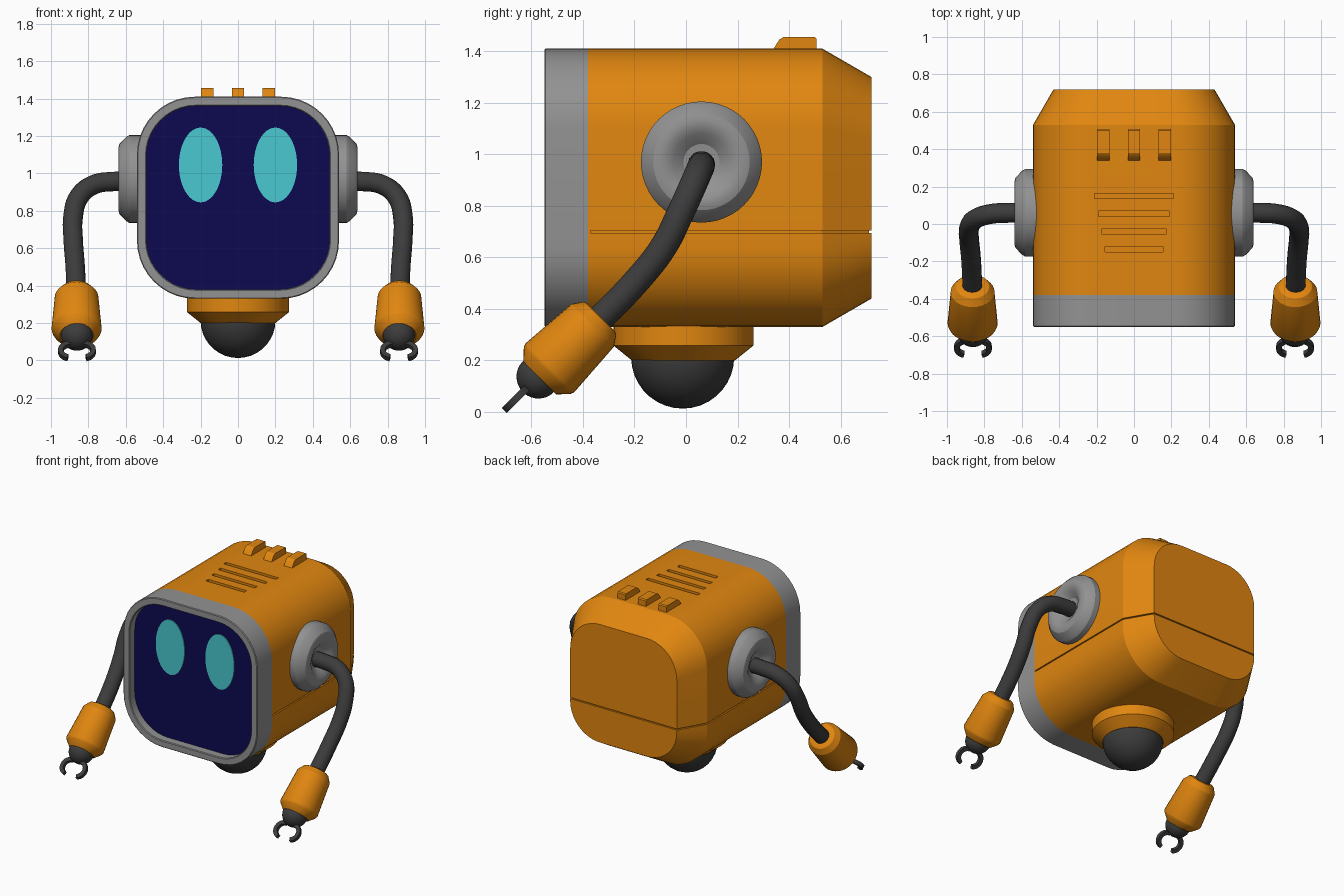
import bpy, bmesh, math
from mathutils import Vector

if "Cube" in bpy.data.objects:
    bpy.data.objects.remove(bpy.data.objects["Cube"])


def material(name, rgb):
    m = bpy.data.materials.new(name)
    m.diffuse_color = (*rgb, 1)
    m.use_nodes = True
    m.node_tree.nodes["Principled BSDF"].inputs["Base Color"].default_value = m.diffuse_color
    return m


ORANGE = material("orange paint", (0.75, 0.24, 0.005))
GREY = material("grey metal", (0.29, 0.29, 0.29))
DARK = material("dark rubber", (0.045, 0.045, 0.045))
NAVY = material("navy glass", (0.004, 0.003, 0.08))
CYAN = material("cyan light", (0.065, 0.58, 0.63))


def smooth(ob, angle=28):
    bpy.ops.object.select_all(action='DESELECT')
    ob.select_set(True)
    bpy.context.view_layer.objects.active = ob
    bpy.ops.object.shade_smooth_by_angle(angle=math.radians(angle))


def apply_mods(ob):
    bpy.ops.object.select_all(action='DESELECT')
    ob.select_set(True)
    bpy.context.view_layer.objects.active = ob
    for m in list(ob.modifiers):
        bpy.ops.object.modifier_apply(modifier=m.name)


def finish(name, bm, mat, mirror=False, angle=28):
    bmesh.ops.remove_doubles(bm, verts=bm.verts, dist=1e-5)
    bmesh.ops.recalc_face_normals(bm, faces=bm.faces)
    me = bpy.data.meshes.new(name)
    bm.to_mesh(me)
    bm.free()
    ob = bpy.data.objects.new(name, me)
    bpy.context.collection.objects.link(ob)
    me.materials.append(mat)
    smooth(ob, angle)
    if mirror:
        ob.modifiers.new("mirror", 'MIRROR')
    return ob


def loft(bm, rings, caps=(True, True)):
    loops = [[bm.verts.new(p) for p in ring] for ring in rings]
    n = len(loops[0])
    for a, b in zip(loops, loops[1:]):
        for i in range(n):
            j = (i + 1) % n
            bm.faces.new((a[i], a[j], b[j], b[i]))
    if caps[0]:
        bm.faces.new(loops[0][::-1])
    if caps[1]:
        bm.faces.new(loops[-1])


def prism(bm, pts, push):
    loft(bm, [[Vector(p) for p in pts], [Vector(p) + Vector(push) for p in pts]])


def lathe(name, profile, origin, axis, mat, mirror=False, segs=40):
    """Turn (radius, distance along axis) points about an axis."""
    q = Vector((0, 0, 1)).rotation_difference(Vector(axis))
    rings = [[Vector(origin) + q @ Vector((max(r, 1e-7) * math.cos(2 * math.pi * i / segs),
                                           max(r, 1e-7) * math.sin(2 * math.pi * i / segs), t))
              for i in range(segs)] for r, t in profile]
    bm = bmesh.new()
    loft(bm, rings)
    return finish(name, bm, mat, mirror)


def ball(name, centre, r, mat, mirror=False):
    prof = [(r * math.sin(math.pi * i / 18), -r * math.cos(math.pi * i / 18)) for i in range(19)]
    return lathe(name, prof, centre, (0, 0, 1), mat, mirror)


def rounded(half, r, y, steps=10):
    """Rounded square facing the front, centred on the body axis."""
    pts = []
    for k, (sx, sz) in enumerate(((1, 1), (-1, 1), (-1, -1), (1, -1))):
        for i in range(steps + 1):
            a = math.pi / 2 * (k + i / steps)
            pts.append((sx * (half - r) + r * math.cos(a), y,
                        0.87 + sz * (half - r) + r * math.sin(a)))
    return pts


# Body shell with tapered back
bm = bmesh.new()
loft(bm, [rounded(0.54, 0.31, -0.38), rounded(0.54, 0.31, 0.53), rounded(0.43, 0.24, 0.72)])
body = finish("body_shell", bm, ORANGE)

# Cutter: waist seam plus four top vent slots
bm = bmesh.new()
outer = [(-0.6, -0.37), (-0.6, 0.8), (0.6, 0.8), (0.6, -0.37)]
inner = [(0.528, -0.37), (0.528, 0.526), (0.42, 0.71), (-0.42, 0.71), (-0.528, 0.526), (-0.528, -0.37)]
prism(bm, [(x, y, 0.695) for x, y in outer + inner], (0, 0, 0.009))
for y, w in ((0.15, 0.21), (0.055, 0.19), (-0.04, 0.175), (-0.135, 0.155)):
    prism(bm, [(-w, y - 0.014, 1.385), (w, y - 0.014, 1.385), (w, y + 0.014, 1.385), (-w, y + 0.014, 1.385)],
          (0, 0, 0.1))
cutter = finish("seam_and_vent_cutter", bm, ORANGE)
cutter.hide_render = True
mod = body.modifiers.new("cuts", 'BOOLEAN')
mod.operation, mod.solver, mod.object = 'DIFFERENCE', 'EXACT', cutter
apply_mods(body)
bpy.data.objects.remove(cutter)
smooth(body)

# Face frame
bm = bmesh.new()
loft(bm, [rounded(0.54, 0.31, -0.379), rounded(0.54, 0.31, -0.545), rounded(0.535, 0.305, -0.55),
          rounded(0.495, 0.27, -0.55), rounded(0.49, 0.265, -0.545), rounded(0.49, 0.265, -0.485)],
     (False, False))
finish("face_frame", bm, GREY)

# Screen and eyes
bm = bmesh.new()
prism(bm, rounded(0.491, 0.266, -0.49), (0, 0.008, 0))
finish("screen", bm, NAVY)
bm = bmesh.new()
prism(bm, [(0.2 + 0.116 * math.cos(i * math.pi / 24), -0.496, 1.045 + 0.2 * math.sin(i * math.pi / 24))
           for i in range(48)], (0, 0.007, 0))
finish("eyes", bm, CYAN, True)

# Three fins on top
bm = bmesh.new()
for x in (-0.165, 0, 0.165):
    prism(bm, [(x - 0.033, y, z) for y, z in ((0.34, 1.40), (0.34, 1.41), (0.362, 1.445), (0.38, 1.456),
                                             (0.5, 1.456), (0.507, 1.449), (0.507, 1.40))], (0.066, 0, 0))
finish("top_fins", bm, ORANGE)

# Neck collar and rolling ball
lathe("base_collar", [(0, 0.2), (0.2, 0.2), (0.272, 0.258), (0.272, 0.36), (0, 0.36)],
      (0, -0.01, 0), (0, 0, 1), ORANGE)
ball("base_ball", (0, -0.013, 0.213), 0.2, DARK)

# Shoulder discs with a dished middle
lathe("shoulder_discs", [(0, 0.48), (0.22, 0.48), (0.235, 0.50), (0.235, 0.58), (0.225, 0.598), (0.187, 0.634),
                         (0.165, 0.64), (0.14, 0.638), (0.11, 0.625), (0.07, 0.592), (0, 0.585)],
      (0, 0.06, 0.97), (1, 0, 0), GREY, True, 48)

# Bent arm tubes
path = [(0.57, 0.06, 0.96), (0.66, 0.06, 0.957), (0.77, 0.053, 0.94), (0.85, 0.025, 0.875),
        (0.882, -0.025, 0.765), (0.881, -0.085, 0.645), (0.871, -0.19, 0.51), (0.863, -0.36, 0.335)]
cu = bpy.data.curves.new("arm_tubes", 'CURVE')
cu.dimensions = '3D'
cu.bevel_depth, cu.bevel_resolution, cu.resolution_u = 0.053, 5, 6
cu.use_fill_caps = True
sp = cu.splines.new('BEZIER')
sp.bezier_points.add(len(path) - 1)
for bp, p in zip(sp.bezier_points, path):
    bp.co = p
    bp.handle_left_type = bp.handle_right_type = 'AUTO'
cu.materials.append(DARK)
arm = bpy.data.objects.new("arm_tubes", cu)
bpy.context.collection.objects.link(arm)
bpy.ops.object.select_all(action='DESELECT')
arm.select_set(True)
bpy.context.view_layer.objects.active = arm
bpy.ops.object.convert(target='MESH')
arm = bpy.context.view_layer.objects.active
smooth(arm, 50)
arm.modifiers.new("mirror", 'MIRROR')

# Forearm cuffs and wrist balls
aim = Vector((0, -0.71, -0.704)).normalized()
lathe("forearm_cuffs", [(0, 0), (0.077, 0), (0.09, 0.006), (0.117, 0.045), (0.134, 0.28), (0.128, 0.295),
                        (0.09, 0.335), (0, 0.335)], (0.863, -0.33, 0.368), aim, ORANGE, True, 32)
wrist = Vector((0.861, -0.573, 0.137))
ball("wrist_balls", wrist, 0.085, DARK, True)

# Two curved fingers on each hand
side = Vector((1, 0, 0))
normal = side.cross(aim)
bm = bmesh.new()
for s in (-1, 1):
    arc = [math.radians(-95 + 170 * i / 12) for i in range(13)]
    outline = [(0.035 + r * math.cos(a), 0.123 + r * math.sin(a))
               for r, seq in ((0.066, arc), (0.039, arc[::-1])) for a in seq]
    prism(bm, [wrist + side * (s * u) + aim * v - normal * 0.014 for u, v in outline], normal * 0.028)
finish("claw_fingers", bm, DARK, True)
